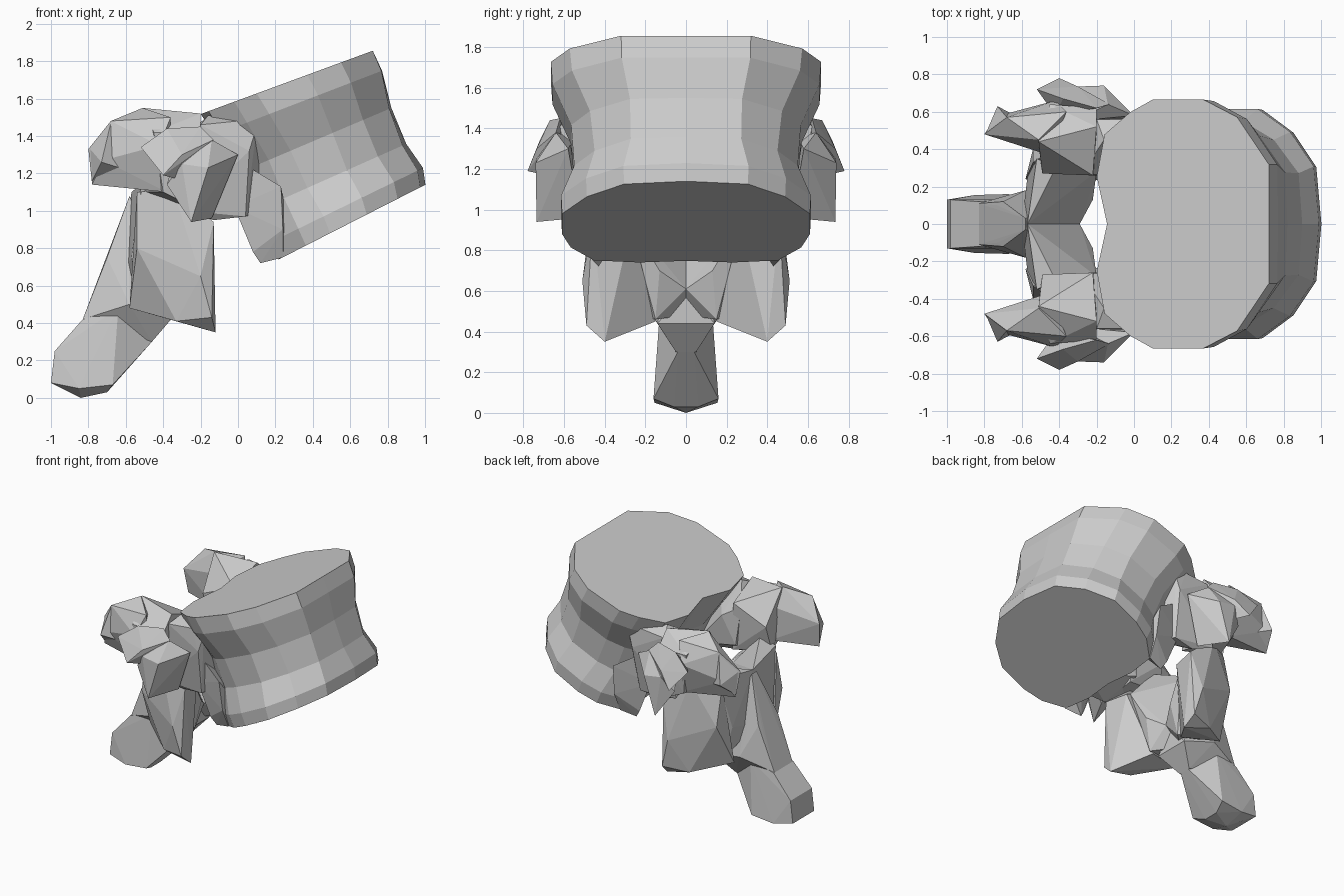
import bpy, bmesh, math


def finish(bm, name):
    bmesh.ops.recalc_face_normals(bm, faces=bm.faces[:])
    me = bpy.data.meshes.new(name)
    bm.to_mesh(me)
    bm.free()
    ob = bpy.data.objects.new(name, me)
    bpy.context.collection.objects.link(ob)
    return ob


def hull_part(name, pts, across=False):
    """Faceted convex lump and its mirror; across=True makes one lump spanning both sides."""
    sides = [[(x, s * y, z) for x, y, z in pts] for s in (1, -1)]
    groups = [sides[0] + sides[1]] if across else sides
    for i, group in enumerate(groups):
        bm = bmesh.new()
        for p in dict.fromkeys(group):
            bm.verts.new(p)
        bmesh.ops.convex_hull(bm, input=bm.verts[:])
        loose = [v for v in bm.verts if not v.link_faces]
        bmesh.ops.delete(bm, geom=loose, context='VERTS')
        finish(bm, name if across else name + ("_left", "_right")[i])


# Vertebral body: kidney outline blending to a rounder one, lofted through tilted rings
top = [(.98, 0), (.98, .48), (.61, .86), (.22, 1), (-.37, 1),
       (-.63, .9), (-.93, .72), (-1.02, .38), (-.9, 0)]
low = [(1, 0), (.93, .5), (.62, .8), (.2, 1), (-.3, 1),
       (-.63, .93), (-.95, .74), (-1.0, .38), (-.96, 0)]
# centre x, centre z, half depth, half width, tilt, blend to the lower outline
rings = [(.27, 1.69, .49, .665, 20.2, 0), (.33, 1.58, .48, .657, 21, .1),
         (.42, 1.38, .44, .565, 23, .4), (.50, 1.18, .44, .55, 24, .7),
         (.58, 1.03, .455, .615, 26, 1), (.61, .94, .44, .61, 27, 1)]
bm = bmesh.new()
loops = []
for cx, cz, a, b, tilt, t in rings:
    c, s = math.cos(math.radians(tilt)), math.sin(math.radians(tilt))
    half = [(p[0] + (q[0] - p[0]) * t, p[1] + (q[1] - p[1]) * t) for p, q in zip(top, low)]
    outline = half + [(u, -v) for u, v in half[-2:0:-1]]
    loops.append([bm.verts.new((cx + u * a * c, v * b, cz + u * a * s)) for u, v in outline])
n = len(outline)
for lo, hi in zip(loops, loops[1:]):
    for i in range(n):
        j = (i + 1) % n
        bm.faces.new((lo[i], lo[j], hi[j], hi[i]))
for loop, ring in ((loops[0], rings[0]), (loops[-1], rings[-1])):
    mid = bm.verts.new((ring[0], 0, ring[1]))
    for i in range(n):
        bm.faces.new((loop[i], loop[(i + 1) % n], mid))
finish(bm, "vertebral_body")

# Small tubercles on the lower rear rim of the body
hull_part("rim_tubercle", [
    (.12, .43, .72), (.24, .46, .75), (.08, .45, .78), (.04, .42, .95), (-.02, .46, 1.02),
    (.23, .56, 1.13), (.24, .53, .9), (.28, .35, .85), (.2, .32, 1.0), (.03, .5, 1.25)])

# Pedicles joining the body to the arch
hull_part("pedicle", [
    (.06, .57, 1.32), (.04, .5, .97), (.15, .32, 1.0), (.0, .56, 1.48), (-.16, .45, 1.51),
    (-.12, .26, 1.3), (-.2, .56, 1.46), (-.28, .52, 1.0), (-.13, .48, .95),
    (-.24, .26, 1.1), (-.28, .27, 1.4), (.1, .56, 1.45)])

# Root of the swept-back processes, running down into the arch
hull_part("process_root", [
    (-.2, .52, 1.52), (-.22, .26, 1.42), (-.51, .44, 1.55), (-.49, .27, 1.3),
    (-.5, .33, 1.1), (-.2, .28, 1.05), (-.2, .62, 1.41), (-.45, .64, 1.42),
    (-.4, .6, 1.1), (-.2, .56, 1.0)])

# Swept-back transverse processes
hull_part("transverse_process", [
    (-.51, .45, 1.55), (-.36, .6, 1.5), (-.68, .57, 1.48), (-.8, .48, 1.33),
    (-.72, .58, 1.27), (-.78, .51, 1.14), (-.38, .58, 1.1), (-.45, .38, 1.15),
    (-.46, .37, 1.42), (-.42, .66, 1.35)])
hull_part("process_tip", [
    (-.73, .63, 1.26), (-.68, .57, 1.47), (-.78, .51, 1.16), (-.6, .56, 1.22), (-.79, .49, 1.33)])

# Outer wings with pointed lower tips
hull_part("outer_wing", [
    (-.4, .78, 1.19), (-.52, .72, 1.34), (-.25, .6, 1.15), (-.38, .67, 1.44),
    (-.13, .64, 1.38), (-.3, .735, 1.3), (-.42, .58, 1.3), (-.2, .62, 1.45)])
hull_part("wing_tip", [
    (-.16, .74, 1.23), (-.25, .735, .94), (-.3, .735, 1.25), (-.38, .68, 1.14),
    (-.14, .64, 1.38), (.0, .58, 1.3), (-.14, .52, .96), (-.32, .55, 1.35)])

# Arch plate closing the canal behind
hull_part("lamina", [
    (-.57, 0, 1.1), (-.6, 0, .7), (-.29, 0, .61), (-.42, 0, .48), (-.52, .35, 1.14),
    (-.42, .3, 1.2), (-.2, .28, .95), (-.55, .17, 1.04), (-.57, .25, .75),
    (-.52, .3, .5), (-.22, .13, .7), (-.27, .15, .46)])

# Lower joint plates
hull_part("inferior_facet", [
    (-.12, .4, .35), (-.14, .49, .43), (-.13, .46, .94), (-.2, .51, .65), (-.33, .43, .41),
    (-.58, .24, .48), (-.54, .33, 1.1), (-.3, .15, .45), (-.16, .27, .93),
    (-.35, .45, 1.12), (-.54, .4, .8)])

# Spinous process: root ridge, shoulder and blunt tip
hull_part("spinous_root", [
    (-.83, .11, .42), (-.73, .1, .68), (-.7, .12, .75), (-.58, .03, 1.08), (-.61, .14, .66),
    (-.46, .05, .3), (-.34, .14, .44), (-.33, 0, .61), (-.58, .18, .5)], across=True)
hull_part("spinous_tip", [
    (-1, .13, .08), (-.98, .13, .25), (-.84, 0, 0), (-.85, .155, .05), (-.7, .06, .03),
    (-.67, .16, .07), (-.83, .12, .42), (-.46, .04, .3), (-.64, .13, .48)], across=True)
